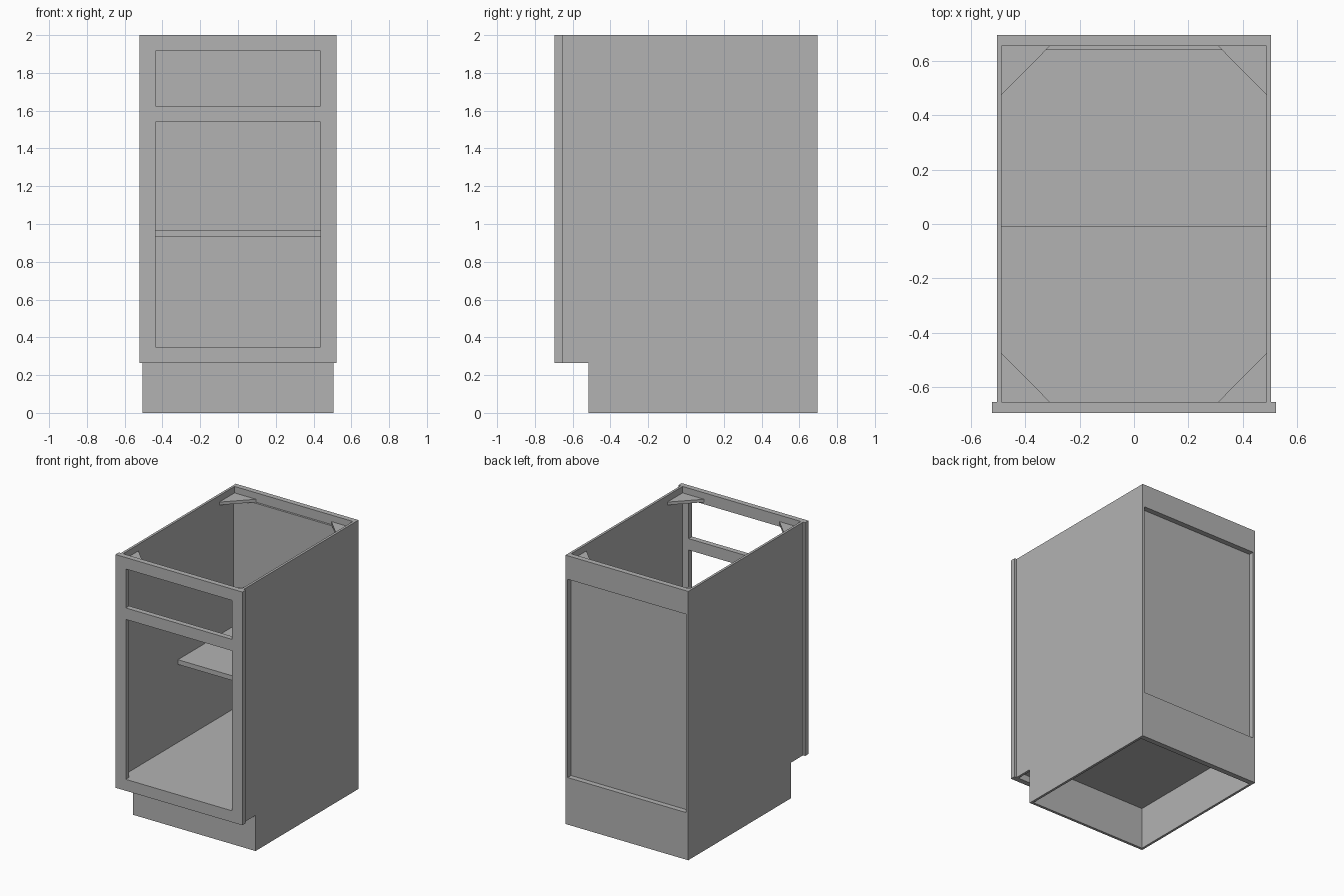
import bpy
import bmesh
from mathutils import Vector

if "Cube" in bpy.data.objects:
    bpy.data.objects.remove(bpy.data.objects["Cube"], do_unlink=True)

# One plain grey for the whole cabinet
grey = bpy.data.materials.new("plain grey")
grey.use_nodes = True
grey.diffuse_color = (0.45, 0.45, 0.45, 1)
grey.node_tree.nodes["Principled BSDF"].inputs["Base Color"].default_value = grey.diffuse_color


def prism(name, outline, extrude):
    """Flat outline of 3D points, extruded along a vector."""
    bm = bmesh.new()
    face = bm.faces.new([bm.verts.new(p) for p in outline])
    new = bmesh.ops.extrude_face_region(bm, geom=[face], use_keep_orig=True)
    verts = [g for g in new["geom"] if isinstance(g, bmesh.types.BMVert)]
    bmesh.ops.translate(bm, verts=verts, vec=Vector(extrude))
    bmesh.ops.recalc_face_normals(bm, faces=bm.faces)
    mesh = bpy.data.meshes.new(name)
    bm.to_mesh(mesh)
    bm.free()
    mesh.materials.append(grey)
    obj = bpy.data.objects.new(name, mesh)
    bpy.context.collection.objects.link(obj)
    return obj


def board(name, half_width, y0, y1, z0, z1):
    """Board centred on x."""
    w = half_width
    return prism(name, [(-w, y0, z0), (w, y0, z0), (w, y0, z1), (-w, y0, z1)], (0, y1 - y0, 0))


FRONT, FRAME_BACK, BACK = -0.695, -0.655, 0.695
PANEL_FRONT, PANEL_BACK = 0.64, 0.655
TOE, TOE_TOP = -0.515, 0.265
OUTER, INNER = 0.505, 0.487
FLOOR, BRACE_LOW, BRACE_TOP = 0.35, 1.93, 1.952

# Face frame with drawer and door openings
frame = board("face_frame", 0.522, FRONT, FRAME_BACK, TOE_TOP, 2)
for z0, z1 in ((1.625, 1.915), (FLOOR, 1.54)):
    cutter = board("opening_cutter", 0.437, FRONT - 0.1, FRAME_BACK + 0.1, z0, z1)
    cutter.hide_render = True
    cut = frame.modifiers.new("opening", 'BOOLEAN')
    cut.operation = 'DIFFERENCE'
    cut.solver = 'EXACT'
    cut.object = cutter
    bpy.context.view_layer.objects.active = frame
    bpy.ops.object.modifier_apply(modifier=cut.name)
    bpy.data.objects.remove(cutter, do_unlink=True)

# Side panels notched for the toe space, and corner braces
side_outline = [(FRAME_BACK, TOE_TOP), (TOE, TOE_TOP), (TOE, 0), (BACK, 0), (BACK, 2), (FRAME_BACK, 2)]
for side, s in (("left", 1), ("right", -1)):
    prism(side + "_side_panel", [(s * INNER, y, z) for y, z in side_outline],
          (s * (OUTER - INNER), 0, 0))
    for end, y, d in (("front", FRAME_BACK, 1), ("back", PANEL_BACK, -1)):
        corner = [(INNER, y), (INNER - 0.177, y), (INNER, y + d * 0.179)]
        prism(f"{end}_{side}_corner_brace", [(s * x, yy, BRACE_LOW) for x, yy in corner],
              (0, 0, BRACE_TOP - BRACE_LOW))

# Boards between the sides
board("toe_kick", INNER, TOE, TOE + 0.02, 0, FLOOR - 0.036)
board("floor", INNER, FRAME_BACK, PANEL_BACK, FLOOR - 0.036, FLOOR)
board("shelf", INNER, -0.01, PANEL_FRONT, 0.93, 0.965)
board("back_panel", INNER, PANEL_FRONT, PANEL_BACK, FLOOR, BRACE_LOW)
board("back_top_rail", INNER, PANEL_BACK, BACK, 1.825, 2)
board("back_bottom_rail", INNER, PANEL_BACK, BACK, 0, FLOOR)
